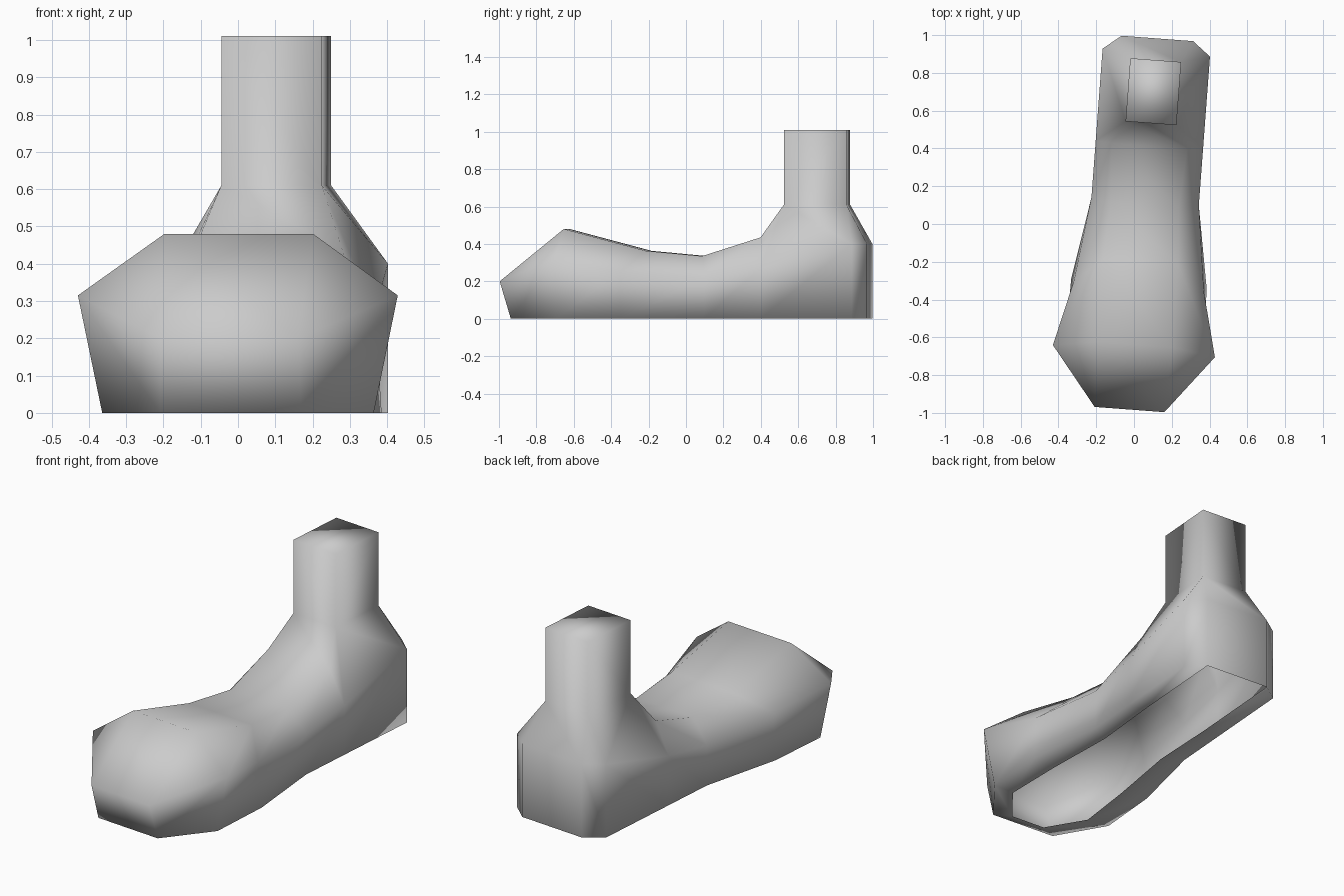
import bpy
import bmesh
import math

if "Cube" in bpy.data.objects:
    bpy.data.objects.remove(bpy.data.objects["Cube"], do_unlink=True)

grey = bpy.data.materials.new("plain_grey")
grey.use_nodes = True
tone = (0.6, 0.6, 0.6, 1)
grey.diffuse_color = tone
grey.node_tree.nodes["Principled BSDF"].inputs["Base Color"].default_value = tone

# Stations from toe to ankle; each holds (half width, along, height) for
# the sole opening, the ground edge, the side bulge and the upper edge
toe = [(.10, -.88, 0), (.19, -.925, 0), (.185, -.985, .2), (.185, -.985, .2)]
ball = [(.24, -.68, 0), (.365, -.67, 0), (.43, -.675, .315), (.2, -.64, .48)]
instep = [(.22, -.35, 0), (.36, -.32, 0), (.345, -.33, .25), (.2, -.2, .363)]
arch = [(.18, .06, 0), (.285, .12, 0), (.285, .12, .22), (.18, .1, .335)]
ankle = [(.19, .42, 0), (.285, .42, 0), (.285, .42, .27), (.2, .415, .435)]
stations = [toe, ball, instep, arch, ankle]

# Heel and leg points
heel = {
    "side_low": (.285, .91, 0), "side_high": (.285, .91, .4),
    "back_low": (.19, .985, 0), "back_high": (.19, .985, .4),
    "front_base": (.135, .535, .61), "rear_base": (.135, .87, .61),
    "front_top": (.135, .535, 1.01), "rear_top": (.135, .87, 1.01),
}

bm = bmesh.new()


def side_points(sign):
    """Create the vertices of one side of the foot."""
    grid = []
    for station in stations:
        row = [bm.verts.new((sign * u, v, z)) for u, v, z in station[:3]]
        last = row[2] if station is toe else bm.verts.new(
            (sign * station[3][0], station[3][1], station[3][2]))
        grid.append(row + [last])
    extra = {n: bm.verts.new((sign * u, v, z)) for n, (u, v, z) in heel.items()}
    return grid, extra


def face(*verts):
    unique = list(dict.fromkeys(verts))
    bm.faces.new(unique)


sides = [side_points(s) for s in (1, -1)]

for grid, h in sides:
    # Sole border, lower side and upper side
    for a, b in zip(grid, grid[1:]):
        for i in range(3):
            face(a[i], a[i + 1], b[i + 1], b[i])
    hole, low, mid, top = grid[-1]
    face(hole, low, h["side_low"], h["back_low"])
    face(low, mid, h["side_high"], h["side_low"])
    face(h["side_low"], h["side_high"], h["back_high"], h["back_low"])
    # Ankle flaring into the leg
    face(mid, top, h["front_base"])
    face(mid, h["front_base"], h["side_high"])
    face(h["side_high"], h["front_base"], h["rear_base"])
    face(h["side_high"], h["rear_base"], h["back_high"])
    face(h["front_base"], h["front_top"], h["rear_top"], h["rear_base"])

# Strips that join the two sides
(lg, lh), (rg, rh) = sides
for i in range(len(stations) - 1):
    face(lg[i][3], rg[i][3], rg[i + 1][3], lg[i + 1][3])
for i in range(2):
    face(lg[0][i], rg[0][i], rg[0][i + 1], lg[0][i + 1])
face(lg[-1][3], rg[-1][3], rh["front_base"], lh["front_base"])
loop = ["front_base", "front_top", "rear_top", "rear_base", "back_high", "back_low"]
for a, b in zip(loop, loop[1:]):
    face(lh[a], rh[a], rh[b], lh[b])

bmesh.ops.recalc_face_normals(bm, faces=bm.faces[:])
for f in bm.faces:
    f.smooth = True

mesh = bpy.data.meshes.new("foot")
bm.to_mesh(mesh)
bm.free()
mesh.materials.append(grey)
foot = bpy.data.objects.new("foot", mesh)
bpy.context.collection.objects.link(foot)

# The foot turns slightly outward
foot.location.x = .05
foot.rotation_euler.z = -math.atan(.075)
